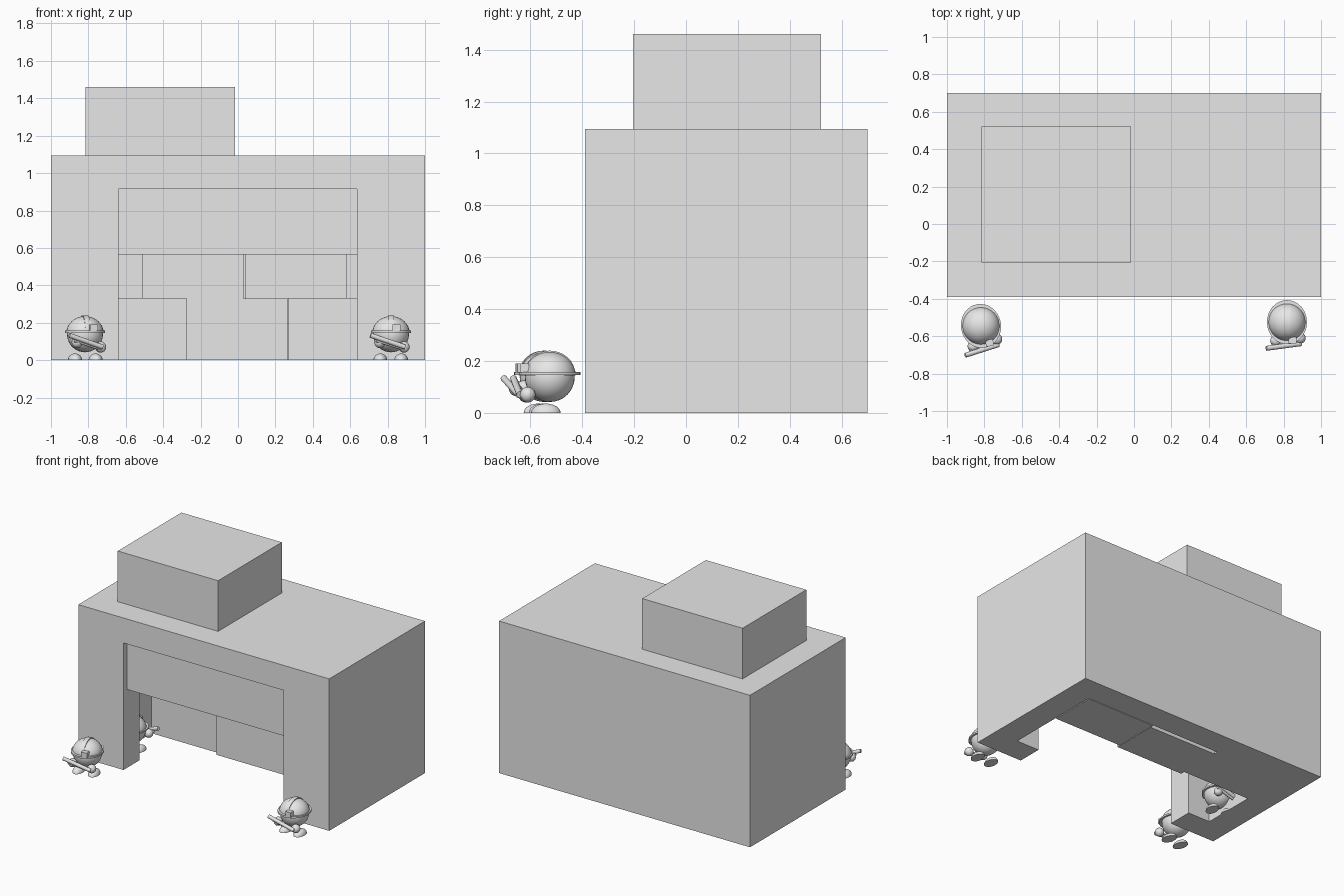
import bpy, bmesh, math
from mathutils import Matrix, Vector

if "Cube" in bpy.data.objects:
    bpy.data.objects.remove(bpy.data.objects["Cube"])

grey = bpy.data.materials.new("plain_grey")
grey.diffuse_color = (0.8, 0.8, 0.8, 1)
grey.use_nodes = True
grey.node_tree.nodes["Principled BSDF"].inputs["Base Color"].default_value = grey.diffuse_color


def finish(name, bm, matrix=None, smooth=False):
    if matrix is not None:
        bmesh.ops.transform(bm, matrix=matrix, verts=bm.verts)
    bmesh.ops.recalc_face_normals(bm, faces=bm.faces)
    me = bpy.data.meshes.new(name)
    bm.to_mesh(me)
    bm.free()
    ob = bpy.data.objects.new(name, me)
    bpy.context.collection.objects.link(ob)
    me.materials.append(grey)
    if smooth:
        bpy.ops.object.select_all(action='DESELECT')
        bpy.context.view_layer.objects.active = ob
        ob.select_set(True)
        bpy.ops.object.shade_smooth_by_angle(angle=math.radians(40))
    return ob


def box(name, x, y, z, matrix=None):
    bm = bmesh.new()
    bmesh.ops.create_cube(bm, size=1)
    for v in bm.verts:
        v.co = Vector([(r[0] + r[1]) / 2 + c * (r[1] - r[0]) for r, c in zip((x, y, z), v.co)])
    return finish(name, bm, matrix)


def prism(name, pts, vec, matrix=None, smooth=False):
    bm = bmesh.new()
    face = bm.faces.new([bm.verts.new(p) for p in pts])
    ext = bmesh.ops.extrude_face_region(bm, geom=[face])
    bmesh.ops.translate(bm, vec=vec, verts=[g for g in ext["geom"] if isinstance(g, bmesh.types.BMVert)])
    return finish(name, bm, matrix, smooth)


def ball(name, pos, scale, matrix, cut_z=None, seg=32):
    bm = bmesh.new()
    bmesh.ops.create_uvsphere(bm, u_segments=seg, v_segments=seg // 2, radius=1)
    bmesh.ops.transform(bm, matrix=Matrix.Translation(pos) @ Matrix.Diagonal((*scale, 1)), verts=bm.verts)
    if cut_z is not None:  # flat underside
        bmesh.ops.bisect_plane(bm, geom=bm.verts[:] + bm.edges[:] + bm.faces[:],
                               plane_co=(0, 0, cut_z), plane_no=(0, 0, -1), clear_outer=True)
        bmesh.ops.holes_fill(bm, edges=[e for e in bm.edges if e.is_boundary])
    return finish(name, bm, matrix, True)


def rod(name, a, b, r, matrix):
    a, b = Vector(a), Vector(b)
    bm = bmesh.new()
    bmesh.ops.create_cone(bm, cap_ends=True, segments=12, radius1=r, radius2=r, depth=(b - a).length)
    rot = (b - a).to_track_quat('Z', 'Y').to_matrix().to_4x4()
    bmesh.ops.transform(bm, matrix=Matrix.Translation((a + b) / 2) @ rot, verts=bm.verts)
    return finish(name, bm, matrix, True)


# Building shell, hollowed out from below with a wide front doorway
shell = box("building", (-1, 1), (-0.39, 0.70), (0, 1.095))
plan = [(-0.64, -0.6), (0.635, -0.6), (0.635, -0.21), (0.815, -0.21),
        (0.815, 0.515), (-0.815, 0.515), (-0.815, -0.21), (-0.64, -0.21)]
cutter = prism("interior_cutter", [(x, y, -0.1) for x, y in plan], (0, 0, 1.015))
cutter.hide_render = True
cutter.hide_viewport = True
cutter.display_type = 'WIRE'
mod = shell.modifiers.new("hollow", 'BOOLEAN')
mod.operation = 'DIFFERENCE'
mod.solver = 'EXACT'
mod.object = cutter

# Roof block and half-raised door
box("roof_block", (-0.815, -0.015), (-0.205, 0.52), (1.095, 1.46))
box("raised_door", (-0.64, 0.635), (-0.35, -0.255), (0.565, 0.915))

# Stacked crates: x start, front y, level
for i, (x, y, level) in enumerate([(-0.815, 0.18, 0), (-0.275, 0.15, 0), (0.268, 0.175, 0),
                                   (-0.51, 0.15, 1), (0.04, 0.165, 1)]):
    box(f"crate_{i}", (x, x + 0.54), (y, y + 0.335), (level * 0.33, level * 0.33 + 0.33))


def guard(tag, x, y, turn):
    m = Matrix.Translation((x, y, 0)) @ Matrix.Rotation(math.radians(turn), 4, 'Z')
    # Round body and helmet
    ball(f"body_{tag}", (0, 0, 0.138), (0.096, 0.096, 0.096), m)
    ball(f"helmet_{tag}", (0, 0, 0.145), (0.1, 0.1, 0.09), m, cut_z=0.145)
    n = 32
    ring = [2 * math.pi * k / n for k in range(n)]
    prism(f"helmet_brim_{tag}", [(0.107 * math.cos(a), 0.118 * math.sin(a), 0.146) for a in ring],
          (0, 0, 0.012), m, True)
    # Helmet crest and front lamp
    arc = [math.pi * k / 16 for k in range(17)]
    prism(f"helmet_crest_{tag}", [(-0.015, 0.098 * math.cos(a), 0.15 + 0.09 * math.sin(a)) for a in arc],
          (0.03, 0, 0), m, True)
    box(f"helmet_lamp_{tag}", (0.008, 0.05), (-0.115, -0.08), (0.155, 0.19), m)
    # Feet and hands
    for side, fx in (("left", -0.057), ("right", 0.055)):
        ball(f"foot_{side}_{tag}", (fx, -0.015, 0), (0.037, 0.057, 0.036), m, cut_z=0, seg=24)
    ball("hand_left_" + tag, (-0.06, -0.1, 0.095), (0.03, 0.03, 0.03), m, seg=20)
    ball("hand_right_" + tag, (0.07, -0.085, 0.07), (0.03, 0.03, 0.03), m, seg=20)
    # Long tool held across the front
    rod(f"tool_barrel_{tag}", (-0.11, -0.14, 0.133), (0.075, -0.115, 0.07), 0.013, m)
    rod(f"tool_lower_barrel_{tag}", (-0.08, -0.125, 0.108), (0.08, -0.1, 0.058), 0.011, m)


guard("front_left", -0.818, -0.545, 10)
guard("front_right", 0.818, -0.525, 0)
guard("inside", -0.79, -0.085, 170)
